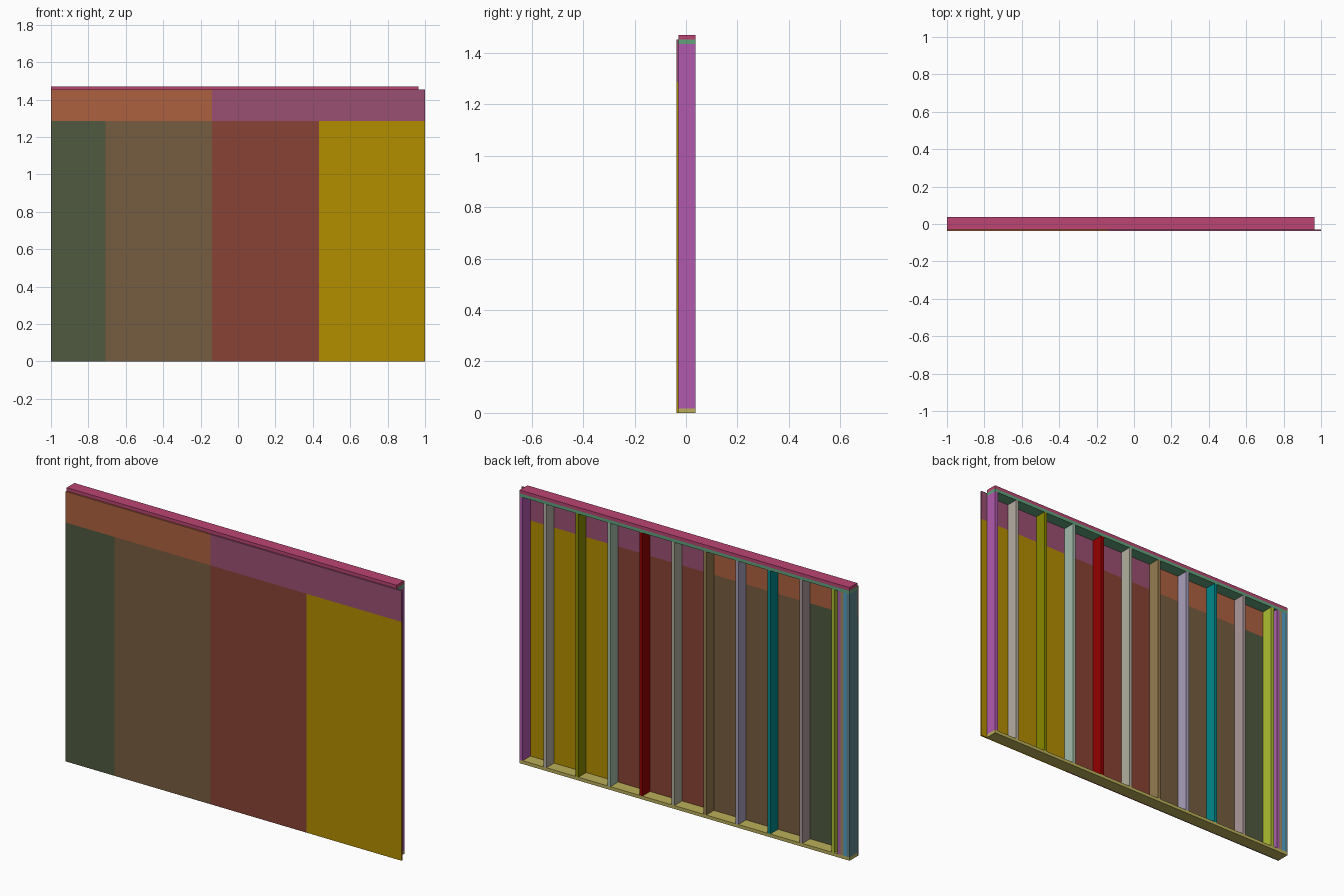
import bpy, bmesh

if "Cube" in bpy.data.objects:
    bpy.data.objects.remove(bpy.data.objects["Cube"])

IN = 2 / 168            # one inch in model units (wall is 168 in long)
T, D = 1.5, 5.5         # lumber thickness and depth
SH = 0.7                # sheathing thickness
LEN = 165               # plate length
Y0 = -(D + SH) / 2      # front of the sheathing
Y1 = Y0 + SH            # front of the studs


def board(name, x, y, z, color):
    """Box from (min, max) ranges in inches, x measured from the left end."""
    bm = bmesh.new()
    bmesh.ops.create_cube(bm, size=1)
    for v in bm.verts:
        v.co = [(r[0] if c < 0 else r[1]) * IN for c, r in zip(v.co, (x, y, z))]
        v.co.x -= 1
    me = bpy.data.meshes.new(name)
    bm.to_mesh(me)
    bm.free()
    mat = bpy.data.materials.new(name)
    mat.diffuse_color = (*color, 1)
    mat.use_nodes = True
    mat.node_tree.nodes["Principled BSDF"].inputs["Base Color"].default_value = mat.diffuse_color
    me.materials.append(mat)
    ob = bpy.data.objects.new(name, me)
    bpy.context.collection.objects.link(ob)
    return ob


frame_y = (Y1, Y1 + D)
STUD_TOP = 120.5

# Horizontal plates
board("bottom_plate", (0, LEN), frame_y, (0, T), (0.5, 0.43, 0.1))
board("lower_top_plate", (0, LEN), frame_y, (STUD_TOP, STUD_TOP + T), (0.12, 0.36, 0.2))
board("upper_top_plate", (0, LEN), frame_y, (STUD_TOP + T, STUD_TOP + 2 * T), (0.5, 0.06, 0.17))

# Corner pack of studs at the left end
pack = [(0.11, 0.24, 0.27), (0.08, 0.35, 0.6), (0.35, 0.25, 0.12), (0.4, 0.12, 0.4)]
for i, col in enumerate(pack):
    board(f"corner_stud_{i + 1}", (i * T, i * T + T), frame_y, (T, STUD_TOP), col)

# Regular studs every 16 inches
studs = [(0.42, 0.52, 0.03), (0.42, 0.32, 0.33), (0.0, 0.25, 0.26), (0.4, 0.35, 0.5),
         (0.3, 0.2, 0.08), (0.45, 0.43, 0.35), (0.3, 0.0, 0.0), (0.36, 0.5, 0.4),
         (0.25, 0.25, 0.0), (0.46, 0.42, 0.36)]
for i, col in enumerate(studs):
    c = 8.4 + 16 * i
    board(f"stud_{i + 1}", (c - T / 2, c + T / 2), frame_y, (T, STUD_TOP), col)

# End stud at the right
board("end_stud", (LEN - T, LEN), frame_y, (T, STUD_TOP), (0.45, 0.1, 0.43))

# Sheathing panels: full-height lower row, narrow upper row
rows = [("lower_panel", (0, 108), (0, 24.4, 72.4, 120.4, 168),
         [(0.08, 0.1, 0.05), (0.18, 0.11, 0.05), (0.25, 0.055, 0.035), (0.45, 0.27, 0.0)]),
        ("upper_panel", (108, 122), (0, 72.4, 168),
         [(0.42, 0.12, 0.05), (0.33, 0.08, 0.17)])]
for name, z, xs, cols in rows:
    for i, col in enumerate(cols):
        board(f"{name}_{i + 1}", (xs[i], xs[i + 1]), (Y0, Y1), z, col)
